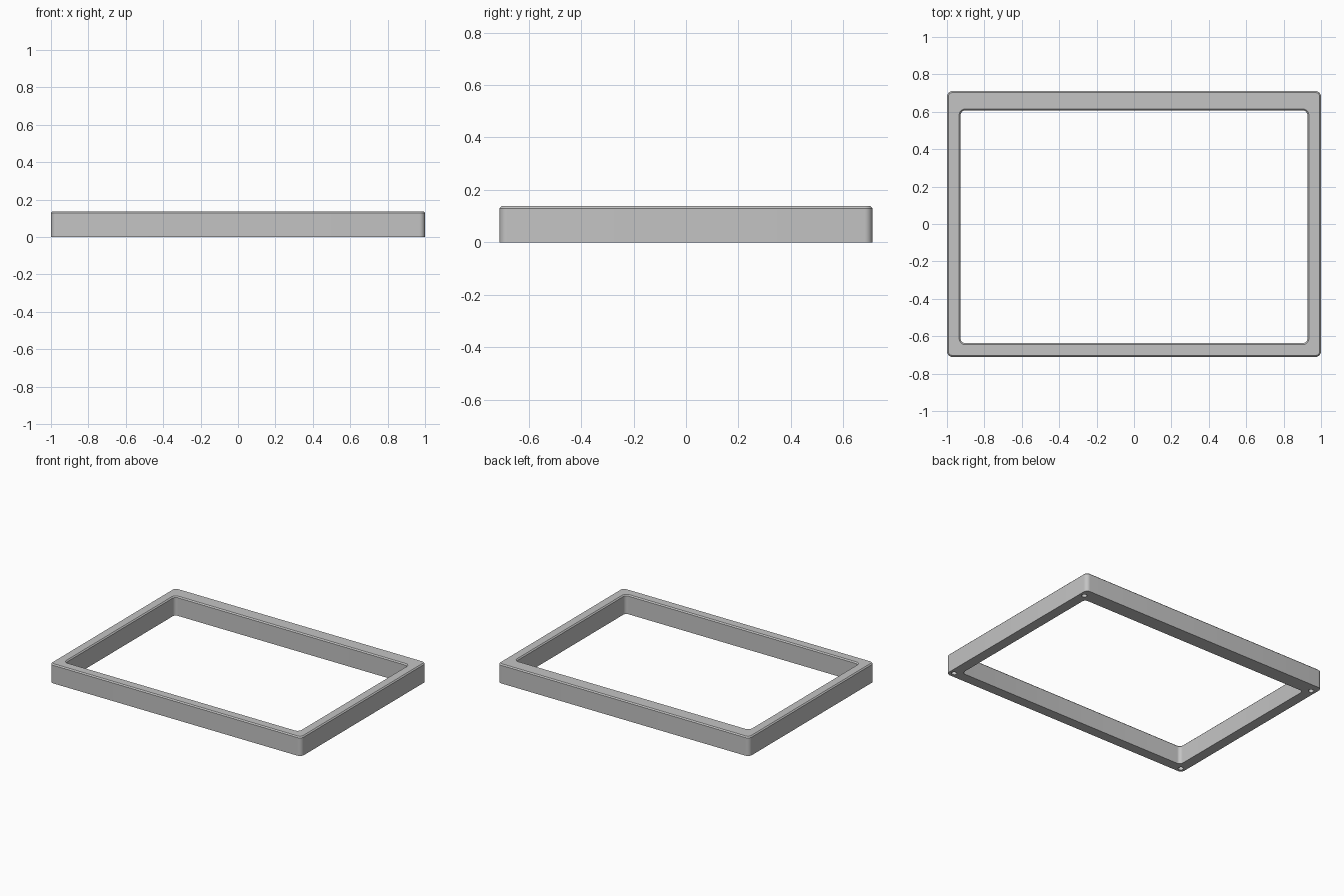
import bpy, bmesh, math
from mathutils import Vector

if "Cube" in bpy.data.objects:
    bpy.data.objects.remove(bpy.data.objects["Cube"])

HEIGHT, CHAMFER, STEPS = 0.138, 0.008, 8
OUTER = (1.0, -0.711, 0.711, 0.03)      # half width, front y, back y, corner radius
INNER = (0.927, -0.637, 0.607, 0.025)

grey = bpy.data.materials.new("plain grey")
grey.use_nodes = True
grey.diffuse_color = (0.55, 0.55, 0.55, 1)
grey.node_tree.nodes["Principled BSDF"].inputs["Base Color"].default_value = grey.diffuse_color


def ring(bm, rect, z, grow=0.0):
    """Rounded rectangle of vertices, offset outward by grow."""
    half, front, back, radius = rect
    corners = [(half, back), (-half, back), (-half, front), (half, front)]
    signs = [(1, 1), (-1, 1), (-1, -1), (1, -1)]
    verts = []
    for i, ((x, y), (sx, sy)) in enumerate(zip(corners, signs)):
        for k in range(STEPS + 1):
            a = math.pi / 2 * (i + k / STEPS)
            r = radius + grow
            verts.append(bm.verts.new((x - sx * radius + r * math.cos(a),
                                       y - sy * radius + r * math.sin(a), z)))
    return verts


# Frame: closed cross-section swept around the rounded rectangle
bm = bmesh.new()
rings = [ring(bm, OUTER, 0),
         ring(bm, OUTER, HEIGHT - CHAMFER),
         ring(bm, OUTER, HEIGHT, -CHAMFER),
         ring(bm, INNER, HEIGHT, CHAMFER),
         ring(bm, INNER, HEIGHT - CHAMFER),
         ring(bm, INNER, 0)]
for i, a in enumerate(rings):
    b = rings[(i + 1) % len(rings)]
    for k in range(len(a)):
        n = (k + 1) % len(a)
        bm.faces.new((a[k], a[n], b[n], b[k]))
bmesh.ops.recalc_face_normals(bm, faces=bm.faces)
mesh = bpy.data.meshes.new("frame")
bm.to_mesh(mesh)
bm.free()
frame = bpy.data.objects.new("frame", mesh)
bpy.context.collection.objects.link(frame)
mesh.materials.append(grey)

# Blind holes under the four corners
bm = bmesh.new()
for x in (-0.964, 0.964):
    for y in (-0.674, 0.645):
        made = bmesh.ops.create_cone(bm, cap_ends=True, segments=24,
                                     radius1=0.018, radius2=0.018, depth=0.16)
        bmesh.ops.translate(bm, verts=made["verts"], vec=Vector((x, y, 0)))
hole_mesh = bpy.data.meshes.new("hole_cutter")
bm.to_mesh(hole_mesh)
bm.free()
hole_mesh.materials.append(grey)
cutter = bpy.data.objects.new("hole_cutter", hole_mesh)
bpy.context.collection.objects.link(cutter)
cutter.hide_render = True

cut = frame.modifiers.new("corner holes", "BOOLEAN")
cut.operation = "DIFFERENCE"
cut.solver = "EXACT"
cut.object = cutter
bpy.ops.object.select_all(action="DESELECT")
frame.select_set(True)
bpy.context.view_layer.objects.active = frame
bpy.ops.object.modifier_apply(modifier=cut.name)
bpy.data.objects.remove(cutter)

bpy.ops.object.shade_smooth_by_angle(angle=math.radians(30))
